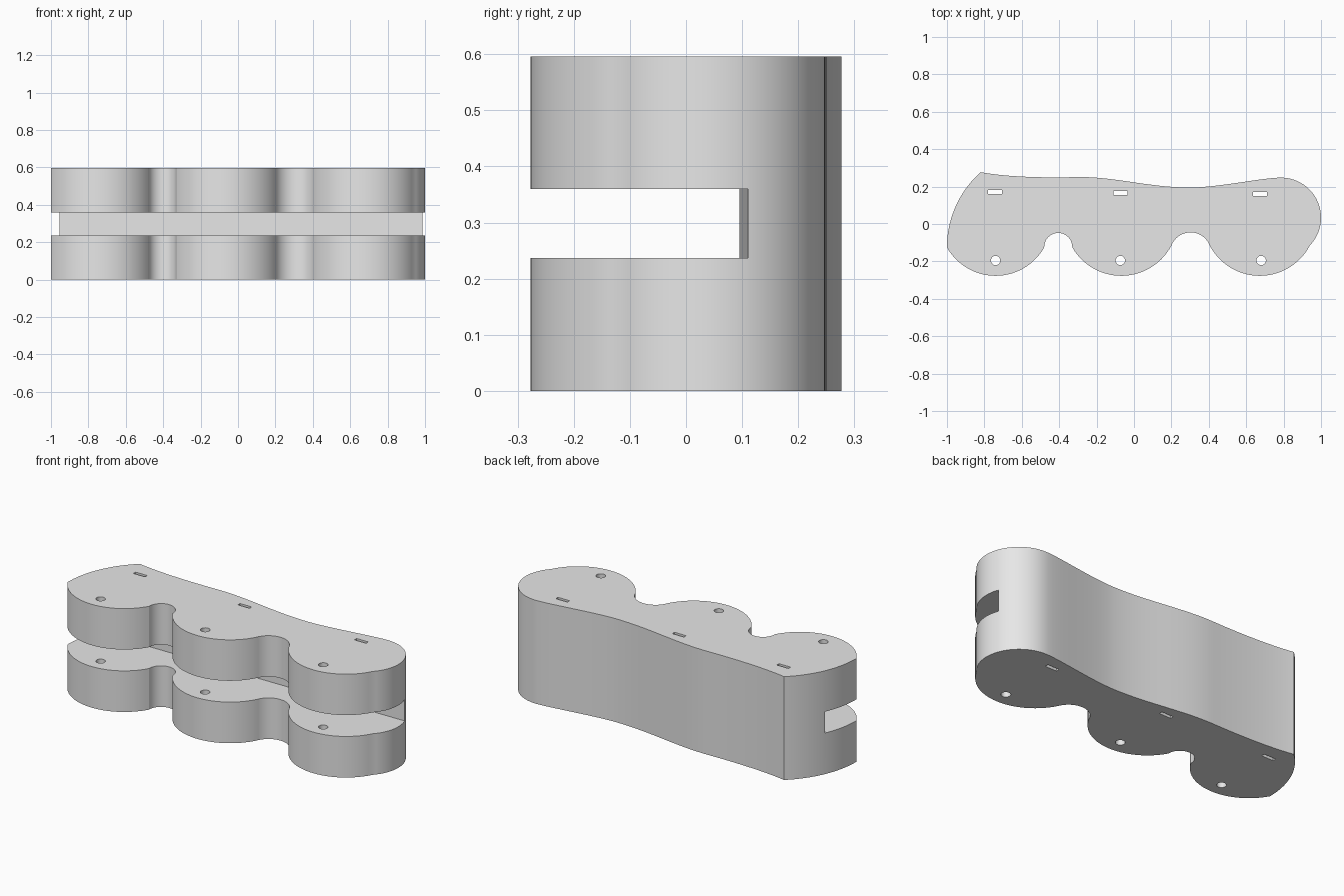
import bpy
import bmesh
import math
from mathutils import Vector
from mathutils.geometry import interpolate_bezier

if "Cube" in bpy.data.objects:
    bpy.data.objects.remove(bpy.data.objects["Cube"])

HEIGHT = 0.596


def arc(a, via, b, steps=28):
    """Points on the circle through a, via and b, leaving out b."""
    a, m, b = Vector(a), Vector(via), Vector(b)
    d = 2 * (a.x * (m.y - b.y) + m.x * (b.y - a.y) + b.x * (a.y - m.y))
    sa, sm, sb = a.length_squared, m.length_squared, b.length_squared
    c = Vector(((sa * (m.y - b.y) + sm * (b.y - a.y) + sb * (a.y - m.y)) / d,
                (sa * (b.x - m.x) + sm * (a.x - b.x) + sb * (m.x - a.x)) / d))
    start, mid, end = (math.atan2(p.y - c.y, p.x - c.x) for p in (a, m, b))
    turn = 2 * math.pi
    sweep = (end - start) % turn
    if (mid - start) % turn > sweep:
        sweep -= turn
    r = (a - c).length
    angles = [start + sweep * i / steps for i in range(steps)]
    return [(c.x + r * math.cos(t), c.y + r * math.sin(t)) for t in angles]


def bezier(a, h1, h2, b, steps=20):
    pts = interpolate_bezier(*[Vector((*p, 0)) for p in (a, h1, h2, b)], steps + 1)
    return [(p.x, p.y) for p in pts[:-1]]


def prism(name, outline, z0, z1):
    """Closed solid made by raising an outline from z0 to z1."""
    bm = bmesh.new()
    face = bm.faces.new([bm.verts.new((x, y, z0)) for x, y in outline])
    raised = bmesh.ops.extrude_face_region(bm, geom=[face])["geom"]
    bmesh.ops.translate(bm, vec=(0, 0, z1 - z0),
                        verts=[v for v in raised if isinstance(v, bmesh.types.BMVert)])
    bmesh.ops.recalc_face_normals(bm, faces=bm.faces)
    mesh = bpy.data.meshes.new(name)
    bm.to_mesh(mesh)
    bm.free()
    obj = bpy.data.objects.new(name, mesh)
    bpy.context.collection.objects.link(obj)
    return obj


def cut(body, cutter):
    cutter.hide_render = True
    mod = body.modifiers.new(cutter.name, "BOOLEAN")
    mod.operation = "DIFFERENCE"
    mod.solver = "EXACT"
    mod.object = cutter
    bpy.context.view_layer.objects.active = body
    bpy.ops.object.modifier_apply(modifier=mod.name)
    bpy.data.objects.remove(cutter)


# Outline: left end, scalloped front, rounded right end, wavy back
back_corner, left_tip = (-0.82, 0.277), (-1.0, -0.125)
right_join, right_top = (0.94, -0.115), (0.79, 0.248)
hump, dip = (-0.3, 0.251), (0.3, 0.195)
outline = arc(back_corner, (-0.951, 0.1), left_tip)
outline += arc(left_tip, (-0.74, -0.277), (-0.48, -0.125))
outline += arc((-0.48, -0.125), (-0.405, -0.048), (-0.33, -0.125))
outline += arc((-0.33, -0.125), (-0.07, -0.277), (0.2, -0.115))
outline += arc((0.2, -0.115), (0.3, -0.045), (0.405, -0.115))
outline += arc((0.405, -0.115), (0.675, -0.277), right_join)
outline += arc(right_join, (1.0, 0.035), right_top)
outline += bezier(right_top, (0.7, 0.25), (0.45, 0.195), dip)
outline += bezier(dip, (0.08, 0.195), (-0.1, 0.253), hump)
outline += bezier(hump, (-0.45, 0.247), (-0.66, 0.248), back_corner)
body = prism("scalloped_block", outline, 0, HEIGHT)

# Wide slot open at the front and both ends
slot = [(-1.1, -0.5), (1.1, -0.5), (1.1, 0.111), (-1.1, 0.094)]
cut(body, prism("middle_slot", slot, 0.237, 0.36))

# Round pin holes near the front, one in each lobe
for x in (-0.74, -0.073, 0.68):
    ring = [(x + 0.025 * math.cos(math.tau * i / 32),
             -0.195 + 0.025 * math.sin(math.tau * i / 32)) for i in range(32)]
    cut(body, prism("pin_hole", ring, -0.1, 0.7))

# Narrow strap slots near the back
for x, y in ((-0.743, 0.171), (-0.073, 0.166), (0.674, 0.161)):
    w, d = 0.037, 0.01
    rect = [(x - w, y - d), (x + w, y - d), (x + w, y + d), (x - w, y + d)]
    cut(body, prism("strap_slot", rect, -0.1, 0.7))

# Plain grey finish
grey = bpy.data.materials.new("plain_grey")
grey.use_nodes = True
colour = (0.8, 0.8, 0.8, 1)
grey.diffuse_color = colour
grey.node_tree.nodes["Principled BSDF"].inputs["Base Color"].default_value = colour
body.data.materials.clear()
body.data.materials.append(grey)

# Smooth curves with sharp edges kept
bpy.ops.object.select_all(action="DESELECT")
body.select_set(True)
bpy.context.view_layer.objects.active = body
bpy.ops.object.shade_smooth_by_angle(angle=math.radians(25))
